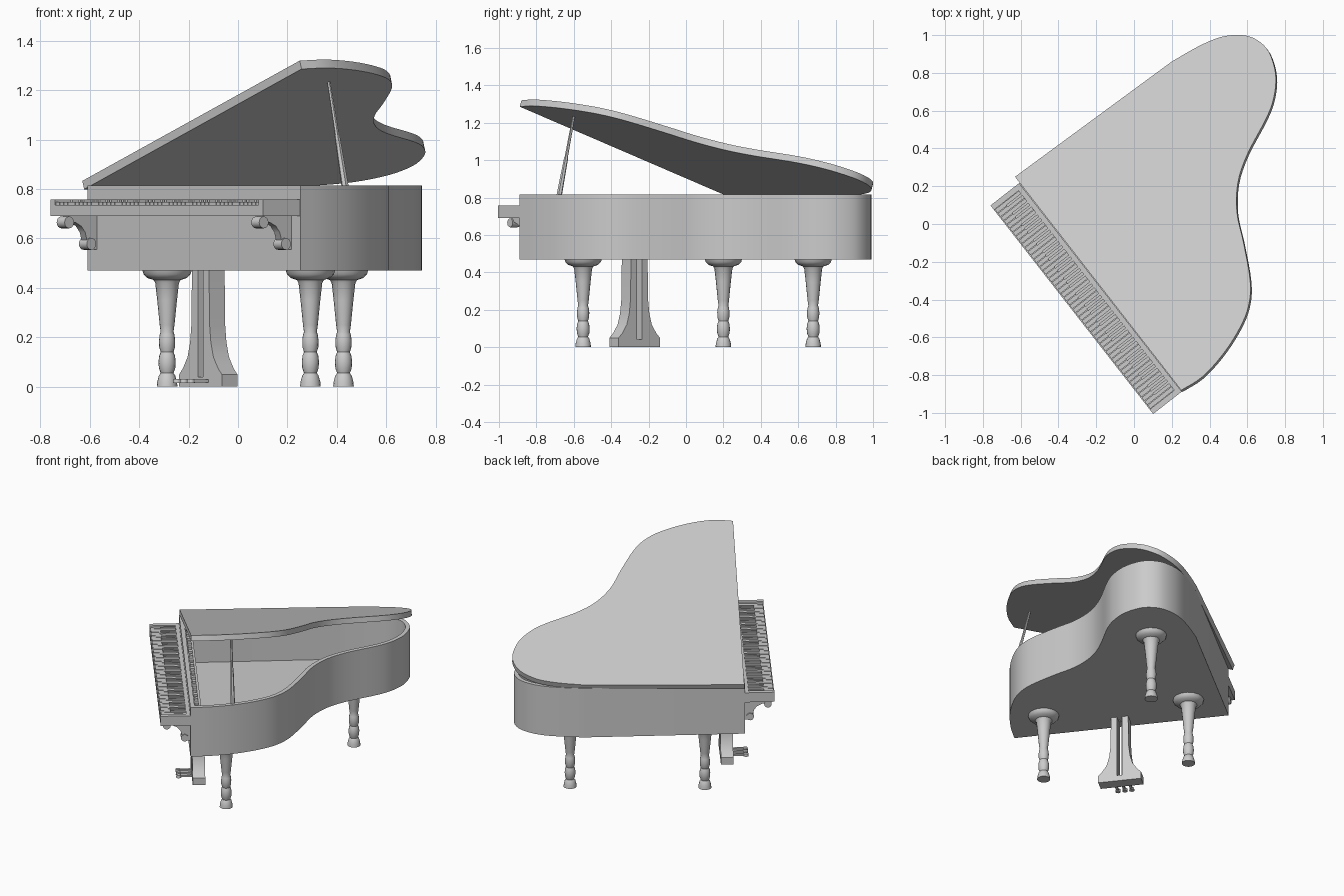
import bpy, bmesh, math
from mathutils import Vector

if "Cube" in bpy.data.objects:
    bpy.data.objects.remove(bpy.data.objects["Cube"])

grey = bpy.data.materials.new("plain_grey")
grey.use_nodes = True
grey.diffuse_color = (0.6, 0.6, 0.6, 1)
grey.node_tree.nodes["Principled BSDF"].inputs["Base Color"].default_value = (0.6, 0.6, 0.6, 1)

# Piano frame: U runs along the keyboard, V runs back towards the tail
O = Vector((-0.61, 0.215, 0))
U = Vector((0.615, -0.788, 0)).normalized()
V = Vector((-U.y, U.x, 0))
Z = Vector((0, 0, 1))
WIDTH = 1.40


def P(t, v, z):
    return O + U * t + V * v + Z * z


def finish(name, bm):
    bmesh.ops.recalc_face_normals(bm, faces=bm.faces)
    me = bpy.data.meshes.new(name)
    bm.to_mesh(me)
    bm.free()
    ob = bpy.data.objects.new(name, me)
    bpy.context.collection.objects.link(ob)
    me.materials.append(grey)
    bpy.ops.object.select_all(action="DESELECT")
    ob.select_set(True)
    bpy.context.view_layer.objects.active = ob
    bpy.ops.object.shade_smooth_by_angle(angle=math.radians(35))
    return ob


def loft(bm, rings):
    """Skin matching closed rings of points and cap both ends."""
    loops = [[bm.verts.new(p) for p in r] for r in rings]
    for a, b in zip(loops, loops[1:]):
        for i in range(len(a)):
            j = (i + 1) % len(a)
            bm.faces.new((a[i], a[j], b[j], b[i]))
    bm.faces.new(loops[0])
    bm.faces.new(loops[-1])


def box(bm, t, v, z):
    loft(bm, [[P(t[0], v[0], h), P(t[1], v[0], h), P(t[1], v[1], h), P(t[0], v[1], h)] for h in z])


def slab(bm, profile, t0, t1):
    """Extrude a (v, z) profile along the keyboard direction."""
    loft(bm, [[P(t, v, z) for v, z in profile] for t in (t0, t1)])


def disc(v, z, r, n=16):
    return [(v + r * math.cos(k * math.tau / n), z + r * math.sin(k * math.tau / n)) for k in range(n)]


def rod(bm, a, b, ra, rb, n=10):
    d = (b - a).normalized()
    x = d.orthogonal().normalized()
    y = d.cross(x)
    ring = lambda c, r: [c + (x * math.cos(k * math.tau / n) + y * math.sin(k * math.tau / n)) * r
                         for k in range(n)]
    loft(bm, [ring(a, ra), ring(b, rb)])


def smooth_path(pts, steps=4):
    """Catmull-Rom curve through the points."""
    pts = [Vector(p) for p in pts]
    ext = [pts[0] * 2 - pts[1]] + pts + [pts[-1] * 2 - pts[-2]]
    out = []
    for a, b, c, d in zip(ext, ext[1:], ext[2:], ext[3:]):
        for k in range(steps):
            s = k / steps
            out.append(0.5 * (2 * b + (c - a) * s + (2 * a - 5 * b + 4 * c - d) * s ** 2
                              + (3 * b - a - 3 * c + d) * s ** 3))
    return out + [pts[-1]]


def inset(ring, w):
    """Move a clockwise outline inwards by w."""
    out = []
    for i, p in enumerate(ring):
        a = (p - ring[i - 1]).normalized()
        b = (ring[(i + 1) % len(ring)] - p).normalized()
        na, nb = Vector((a.y, -a.x)), Vector((b.y, -b.x))
        m = (na + nb).normalized()
        out.append(p + m * w / max(m.dot(na), 0.5))
    return out


side = [(0.2, 0.86), (0.34, 0.94), (0.46, 0.99), (0.57, 1.0), (0.65, 0.975), (0.715, 0.91),
        (0.75, 0.79), (0.74, 0.67), (0.7, 0.56), (0.6, 0.37), (0.55, 0.22), (0.545, 0.06),
        (0.58, -0.1), (0.615, -0.3), (0.607, -0.43), (0.56, -0.55), (0.47, -0.69), (0.36, -0.81)]
flat = lambda ring, z: [Vector((p.x, p.y, z)) for p in ring]

# Hollow case with a floor inside
outer = [O.xy] + smooth_path([Vector(p) * 0.99 for p in side] + [(0.252, -0.89)])
inner = inset(outer, 0.028)
bm = bmesh.new()
loft(bm, [flat(outer, 0.47), flat(outer, 0.815), flat(inner, 0.815), flat(inner, 0.49)])
finish("case", bm)

# Raised lid, hinged along the straight side
hinge = Vector((-0.63, 0.25))
lid_ring = [hinge] + smooth_path(side + [(0.25, -0.88)])
tilt_dir = Vector((0.614, -0.789))
top = [Vector((p.x, p.y, 0.833 + 0.34 * (p - hinge).dot(tilt_dir))) for p in lid_ring]
normal = Vector((-0.34 * tilt_dir.x, -0.34 * tilt_dir.y, 1)).normalized()
bm = bmesh.new()
loft(bm, [top, [p - normal * 0.036 for p in top]])
finish("lid", bm)

# Lid prop: thick lower stick and thin upper stick
foot, head = Vector((0.435, -0.68, 0.8)), Vector((0.367, -0.6, 1.235))
knee = foot.lerp(head, 0.5)
bm = bmesh.new()
rod(bm, foot, knee, 0.015, 0.011, 6)
rod(bm, knee, head, 0.009, 0.007, 6)
finish("lid_prop", bm)

# Pin rail along the inside of the front wall
bm = bmesh.new()
box(bm, (0.04, WIDTH - 0.04), (0.025, 0.075), (0.7, 0.77))
for i in range(20):
    t = 0.07 + i * 0.065
    box(bm, (t, t + 0.03), (0.035, 0.06), (0.765, 0.785))
finish("pin_rail", bm)

# Key bed with end blocks
bm = bmesh.new()
box(bm, (0, WIDTH), (-0.19, 0.005), (0.69, 0.735))
for t in (0, WIDTH - 0.03):
    box(bm, (t, t + 0.03), (-0.19, 0.005), (0.73, 0.757))
box(bm, (0.03, WIDTH - 0.03), (-0.025, 0.005), (0.73, 0.757))
finish("key_bed", bm)

# Keys
pitch = (WIDTH - 0.06) / 52
naturals, sharps = bmesh.new(), bmesh.new()
for i in range(52):
    t = 0.03 + i * pitch
    box(naturals, (t + 0.0015, t + pitch - 0.0015), (-0.185, -0.025), (0.73, 0.747))
    if i % 7 in (0, 2, 3, 5, 6) and i < 51:
        box(sharps, (t + pitch - 0.007, t + pitch + 0.007), (-0.125, -0.025), (0.74, 0.757))
finish("natural_keys", naturals)
finish("sharp_keys", sharps)

# Scrolled brackets under the key bed
web = [(0.005, 0.69), (-0.145, 0.69), (-0.145, 0.667), (-0.11, 0.665), (-0.08, 0.65), (-0.06, 0.625),
       (-0.05, 0.59), (-0.03, 0.556), (0.005, 0.556)]
for name, t in (("right_bracket", 0.045), ("left_bracket", 1.325)):
    bm = bmesh.new()
    slab(bm, web, t - 0.018, t + 0.018)
    slab(bm, disc(-0.148, 0.665, 0.024), t - 0.026, t + 0.026)
    slab(bm, disc(-0.034, 0.578, 0.024), t - 0.026, t + 0.026)
    finish(name, bm)

# Turned legs
turning = [(0.042, 0), (0.04, 0.02), (0.033, 0.045), (0.026, 0.055), (0.033, 0.075), (0.035, 0.1),
           (0.032, 0.125), (0.026, 0.14), (0.032, 0.16), (0.033, 0.185), (0.03, 0.21), (0.026, 0.222),
           (0.03, 0.25), (0.04, 0.35), (0.048, 0.42), (0.055, 0.432), (0.08, 0.44), (0.095, 0.455),
           (0.1, 0.472)]
for name, x, y in (("front_right_leg", -0.287, 0.2), ("front_left_leg", 0.293, -0.55),
                   ("tail_leg", 0.427, 0.68)):
    bm = bmesh.new()
    loft(bm, [[Vector((x + r * math.cos(k * math.tau / 16), y + r * math.sin(k * math.tau / 16), z))
               for k in range(16)] for r, z in turning])
    finish(name, bm)

# Pedal stand: two flared pillars on a base, with rods between
MID, BACK = 0.687, 0.085
flare = [(0.017, 0.472), (0.056, 0.472), (0.06, 0.25), (0.068, 0.18), (0.085, 0.12), (0.115, 0.075),
         (0.14, 0.05), (0.14, 0.03), (0.017, 0.03)]
bm = bmesh.new()
for s in (-1, 1):
    loft(bm, [[P(MID + s * t, BACK + v, z) for t, z in flare] for v in (-0.04, 0.04)])
box(bm, (MID - 0.14, MID + 0.14), (BACK - 0.04, BACK + 0.04), (0, 0.04))
for s in (-1, 1):
    rod(bm, P(MID + s * 0.008, BACK, 0.03), P(MID + s * 0.008, BACK, 0.472), 0.004, 0.004)
finish("pedal_stand", bm)

# Pedals with rounded tips
bm = bmesh.new()
for s in (-1, 0, 1):
    t = MID + s * 0.045
    box(bm, (t - 0.008, t + 0.008), (BACK - 0.125, BACK - 0.03), (0.018, 0.03))
    rod(bm, P(t, BACK - 0.125, 0.014), P(t, BACK - 0.125, 0.032), 0.017, 0.015, 12)
finish("pedals", bm)
